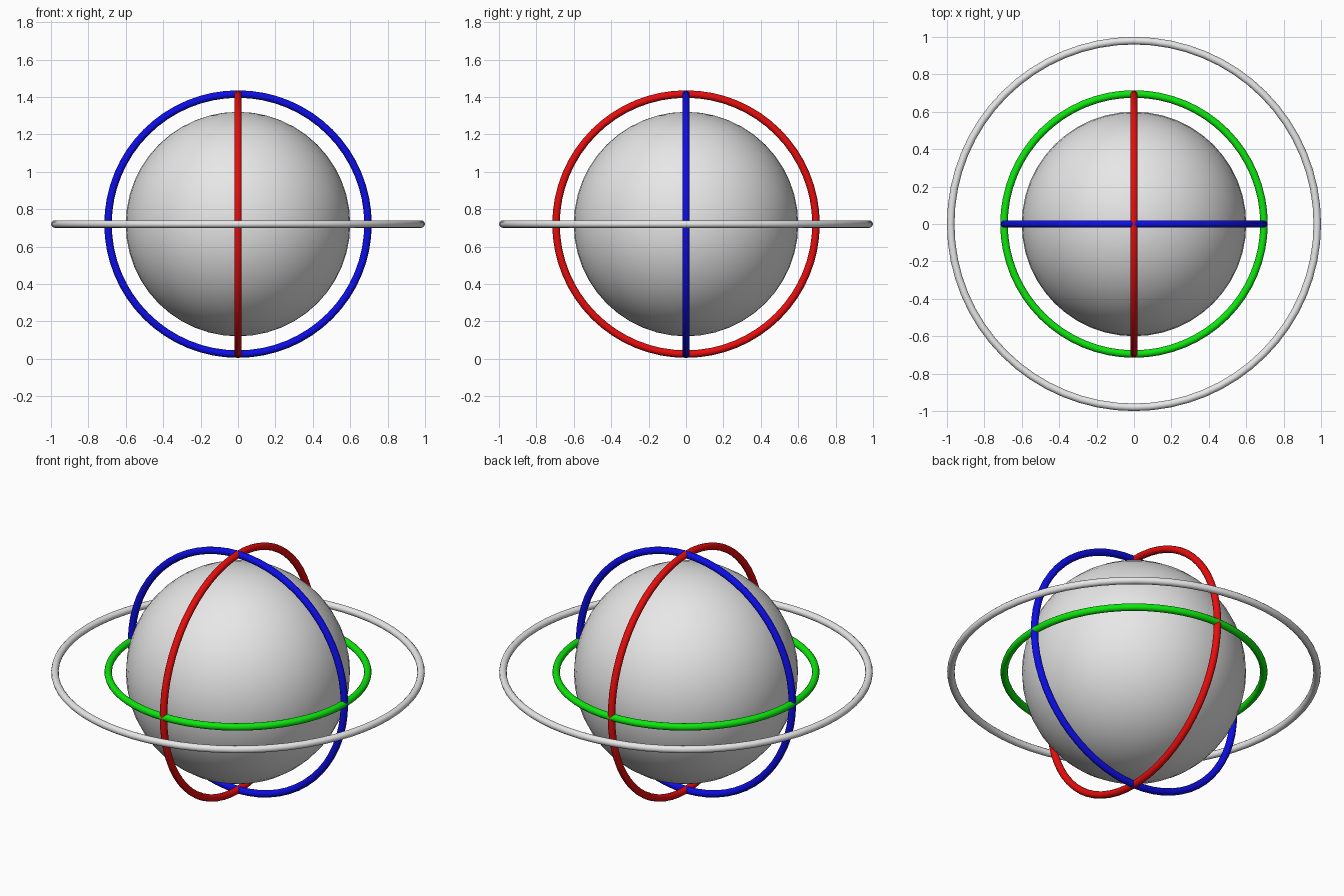
import bpy
import math

if "Cube" in bpy.data.objects:
    bpy.data.objects.remove(bpy.data.objects["Cube"])

CENTRE_Z = 0.72
TUBE = 0.02


def material(name, rgb):
    m = bpy.data.materials.new(name)
    m.diffuse_color = (*rgb, 1.0)
    m.use_nodes = True
    m.node_tree.nodes["Principled BSDF"].inputs["Base Color"].default_value = m.diffuse_color
    return m


grey = material("light_grey", (0.8, 0.8, 0.8))
red = material("red", (0.8, 0.004, 0.004))
green = material("green", (0.004, 0.8, 0.004))
blue = material("blue", (0.004, 0.004, 0.8))


def finish(name, mat):
    ob = bpy.context.object
    ob.name = name
    ob.data.materials.append(mat)
    bpy.ops.object.shade_smooth()


def ring(name, radius, mat, rotation=(0, 0, 0)):
    bpy.ops.mesh.primitive_torus_add(
        major_radius=radius, minor_radius=TUBE,
        major_segments=64, minor_segments=12,
        location=(0, 0, CENTRE_Z), rotation=rotation)
    finish(name, mat)


# Central ball
bpy.ops.mesh.primitive_uv_sphere_add(
    radius=0.6, segments=48, ring_count=24, location=(0, 0, CENTRE_Z))
finish("ball", grey)

# One coloured ring around each axis, plus the wide outer ring
q = math.pi / 2
ring("x_axis_ring", 0.695, red, (0, q, 0))
ring("y_axis_ring", 0.695, blue, (q, 0, 0))
ring("z_axis_ring", 0.695, green)
ring("outer_ring", 0.98, grey)
